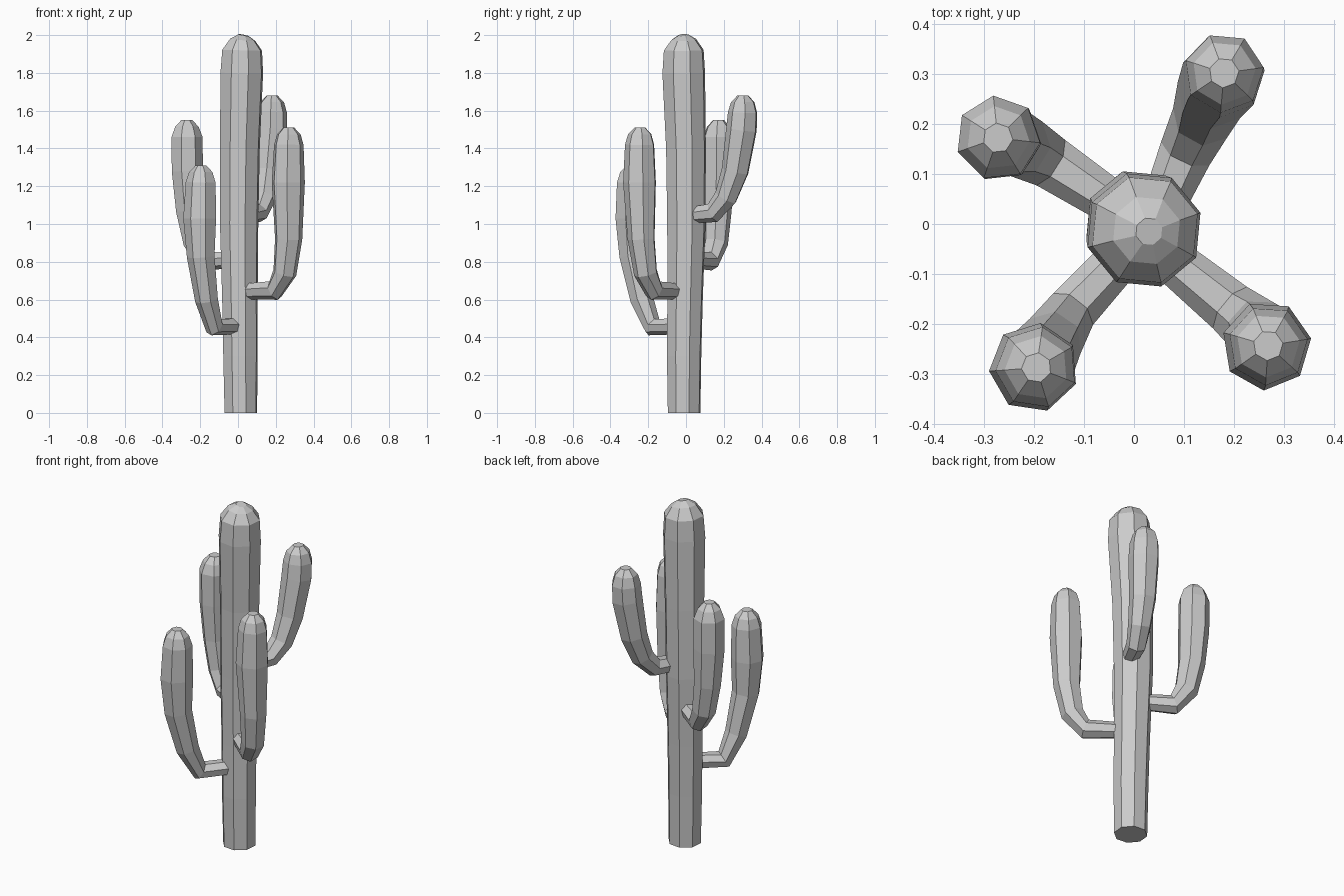
import bpy, bmesh, math
from mathutils import Vector

cube = bpy.data.objects.get("Cube")
if cube:
    bpy.data.objects.remove(cube, do_unlink=True)

grey = bpy.data.materials.new("plain grey")
grey.use_nodes = True
grey.diffuse_color = (0.6, 0.6, 0.6, 1)
grey.node_tree.nodes["Principled BSDF"].inputs["Base Color"].default_value = (0.6, 0.6, 0.6, 1)


def sweep(name, stations, sides, side_axis, phase):
    """Faceted tube through stations of (x, y, z, radius), closed at both ends."""
    bm = bmesh.new()
    points = [Vector(s[:3]) for s in stations]
    rings = []
    for i, station in enumerate(stations):
        tangent = (points[min(i + 1, len(points) - 1)] - points[max(i - 1, 0)]).normalized()
        across = (side_axis - tangent * side_axis.dot(tangent)).normalized()
        other = tangent.cross(across)
        ring = []
        for k in range(sides):
            a = phase + math.tau * k / sides
            offset = across * math.cos(a) + other * math.sin(a)
            ring.append(bm.verts.new(points[i] + offset * station[3]))
        rings.append(ring)
    for low, high in zip(rings, rings[1:]):
        for k in range(sides):
            n = (k + 1) % sides
            bm.faces.new((low[k], low[n], high[n], high[k]))
    bm.faces.new(rings[0][::-1])
    bm.faces.new(rings[-1])
    bmesh.ops.recalc_face_normals(bm, faces=bm.faces)
    mesh = bpy.data.meshes.new(name)
    bm.to_mesh(mesh)
    bm.free()
    mesh.materials.append(grey)
    obj = bpy.data.objects.new(name, mesh)
    bpy.context.collection.objects.link(obj)
    return obj


# Trunk: slightly wavy octagonal column with a domed top
trunk = [(0.015, -0.01, 0, 0.09), (0.013, -0.01, 0.3, 0.095), (0.01, -0.005, 0.6, 0.098),
         (0.006, 0.002, 1.0, 0.106), (0.01, 0, 1.4, 0.11), (0.02, -0.012, 1.8, 0.118),
         (0.022, -0.012, 1.92, 0.11), (0.025, -0.013, 1.975, 0.07), (0.03, -0.015, 2.0, 0.028)]
sweep("trunk", trunk, 8, Vector((1, 0, 0)), math.radians(17))

# Arms: each leaves the trunk sideways, bends upward and swells to a blunt tip
arms = {
    "front_right_arm": [(-0.02, -0.06, 0.46, 0.045), (-0.125, -0.175, 0.455, 0.052),
                        (-0.165, -0.235, 0.6, 0.063), (-0.195, -0.28, 0.83, 0.076),
                        (-0.2, -0.287, 1.03, 0.09), (-0.195, -0.287, 1.22, 0.082)],
    "front_left_arm": [(0.06, -0.06, 0.645, 0.045), (0.195, -0.17, 0.65, 0.055),
                       (0.247, -0.212, 0.74, 0.064), (0.267, -0.235, 0.92, 0.074),
                       (0.265, -0.243, 1.22, 0.09), (0.268, -0.243, 1.42, 0.08)],
    "back_right_arm": [(-0.04, 0.04, 0.81, 0.045), (-0.17, 0.125, 0.805, 0.055),
                       (-0.228, 0.158, 0.9, 0.065), (-0.258, 0.168, 1.07, 0.074),
                       (-0.27, 0.17, 1.28, 0.085), (-0.272, 0.172, 1.46, 0.085)],
    "back_left_arm": [(0.06, 0.04, 1.05, 0.045), (0.105, 0.145, 1.06, 0.055),
                      (0.138, 0.212, 1.14, 0.063), (0.158, 0.262, 1.28, 0.074),
                      (0.178, 0.296, 1.5, 0.084), (0.18, 0.302, 1.59, 0.08)],
}
for name, path in arms.items():
    x, y, z, r = path[-1]
    tip = [(x, y, z + 0.055, 0.064), (x, y, z + 0.09, 0.03)]
    side_axis = Vector((-y, x, 0)).normalized()
    sweep(name, path + tip, 7, side_axis, math.pi / 14)
